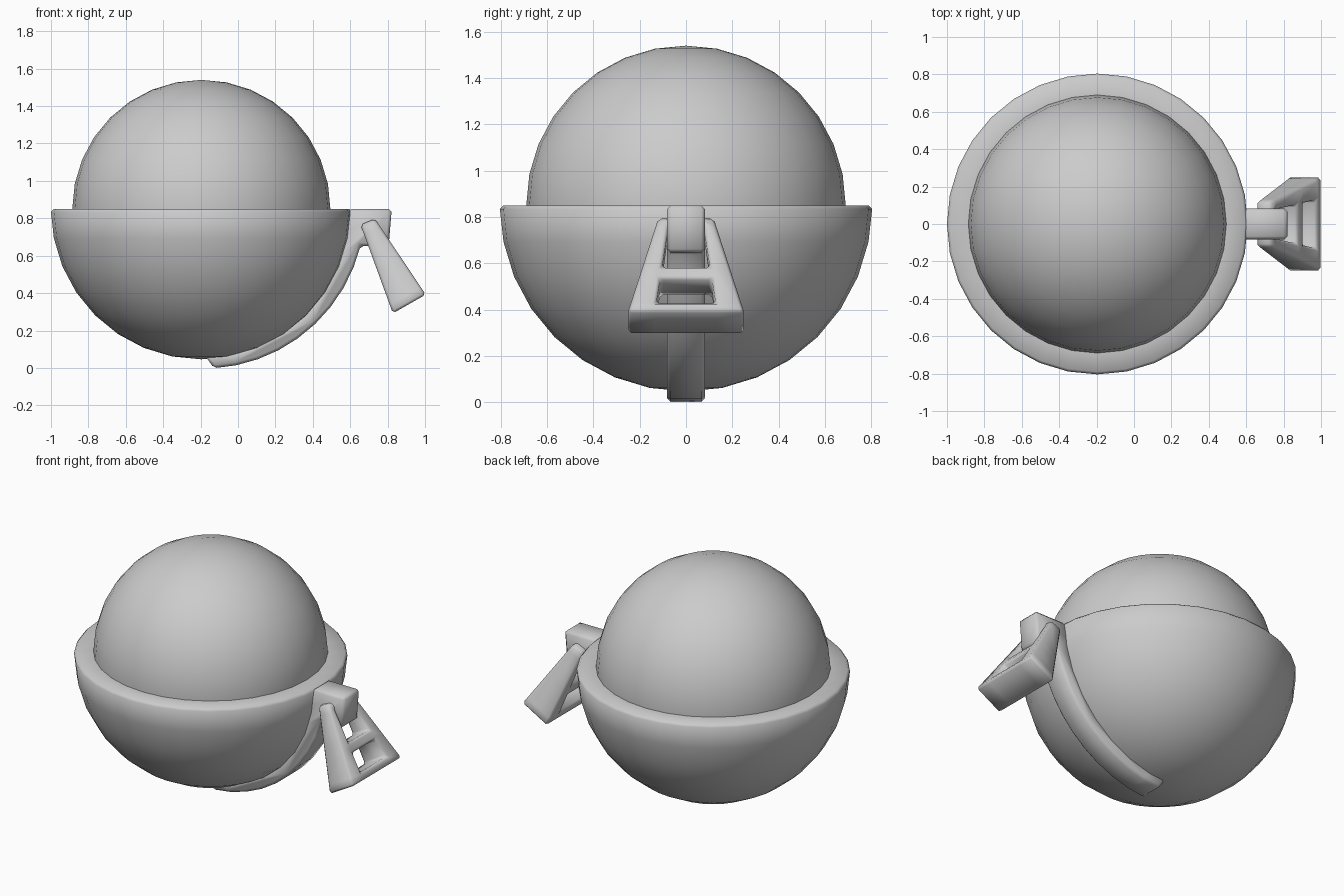
import bpy, bmesh
from math import sin, cos, radians, pi

if "Cube" in bpy.data.objects:
    bpy.data.objects.remove(bpy.data.objects["Cube"])

CX, CZ = -0.196, 0.85   # shared centre of ball and bowl


def finish(name, bm, bevel=0.0, segments=1, angle=40):
    bmesh.ops.remove_doubles(bm, verts=bm.verts, dist=1e-5)
    bmesh.ops.recalc_face_normals(bm, faces=bm.faces)
    me = bpy.data.meshes.new(name)
    bm.to_mesh(me)
    bm.free()
    ob = bpy.data.objects.new(name, me)
    bpy.context.collection.objects.link(ob)
    bpy.ops.object.select_all(action='DESELECT')
    ob.select_set(True)
    bpy.context.view_layer.objects.active = ob
    if bevel:
        m = ob.modifiers.new("Bevel", 'BEVEL')
        m.width, m.segments = bevel, segments
        m.limit_method, m.angle_limit = 'ANGLE', radians(35)
        bpy.ops.object.modifier_apply(modifier=m.name)
    bpy.ops.object.shade_smooth_by_angle(angle=radians(angle))
    return ob


def arc(r0, r1, a0, a1, n):
    """Points in the xz plane below the centre, angles measured down from +x."""
    pts = []
    for i in range(n + 1):
        f = i / n
        a, r = radians(a0 + (a1 - a0) * f), r0 + (r1 - r0) * f
        pts.append((CX + r * cos(a), CZ - r * sin(a)))
    return pts


# Ball resting in the bowl
bm = bmesh.new()
bmesh.ops.create_uvsphere(bm, u_segments=32, v_segments=16, radius=0.69)
bmesh.ops.translate(bm, verts=bm.verts, vec=(CX, 0, CZ))
finish("ball", bm)

# Bowl: half-round shell with a softened flat rim
bm = bmesh.new()
inner = arc(0.68, 0.68, 90, 0, 8)
outer = arc(0.804, 0.804, 0, 90, 8)[1:]
rim = [(CX + 0.79, CZ), (CX + 0.804, CZ - 0.016)]
verts = [bm.verts.new((x, 0, z)) for x, z in inner + rim + outer]
edges = [bm.edges.new(p) for p in zip(verts, verts[1:])]
bmesh.ops.spin(bm, geom=verts + edges, cent=(CX, 0, 0), axis=(0, 0, 1),
               angle=2 * pi, steps=32, use_duplicate=False)
finish("bowl", bm, angle=60)

# Bracket: hook block at the rim and a strap running under the bowl
bm = bmesh.new()
profile = [(0.59, 0.85), (0.822, 0.85), (0.805, 0.645)]
profile += arc(0.874, 0.854, 13, 85.5, 9)
profile += arc(0.775, 0.775, 89, 8, 9)
HW = 0.082
front = [bm.verts.new((x, -HW, z)) for x, z in profile]
back = [bm.verts.new((x, HW, z)) for x, z in profile]
bm.faces.new(front)
bm.faces.new(back)
for i in range(len(profile)):
    j = (i + 1) % len(profile)
    bm.faces.new((front[i], front[j], back[j], back[i]))
finish("bracket_strap", bm, bevel=0.016, angle=70)

# Hanging pull tag: tapered wedge frame with two windows
bm = bmesh.new()
rows = [0.0, 0.10, 0.52, 0.65, 0.90, 1.0]
windows = {(1, 1), (3, 1)}
outer_face = ((0.732, 0.798), (1.004, 0.392))
inner_face = ((0.655, 0.765), (0.828, 0.292))


def layer(face):
    (x0, z0), (x1, z1) = face
    grid = []
    for t in rows:
        o, i = 0.12 + 0.132 * t, 0.07 + 0.065 * t
        grid.append([bm.verts.new((x0 + (x1 - x0) * t, y, z0 + (z1 - z0) * t))
                     for y in (-o, -i, i, o)])
    return grid


A, B = layer(outer_face), layer(inner_face)
used = {}
for r in range(len(rows) - 1):
    for c in range(3):
        if (r, c) in windows:
            continue
        loop = [(r, c), (r, c + 1), (r + 1, c + 1), (r + 1, c)]
        bm.faces.new([A[i][j] for i, j in loop])
        bm.faces.new([B[i][j] for i, j in loop])
        for p, q in zip(loop, loop[1:] + loop[:1]):
            key = tuple(sorted((p, q)))
            used[key] = used.get(key, 0) + 1
for (p, q), n in used.items():
    if n == 1:   # walls around the outline and the windows
        bm.faces.new((A[p[0]][p[1]], A[q[0]][q[1]], B[q[0]][q[1]], B[p[0]][p[1]]))
finish("pull_tag", bm, bevel=0.014, angle=70)
